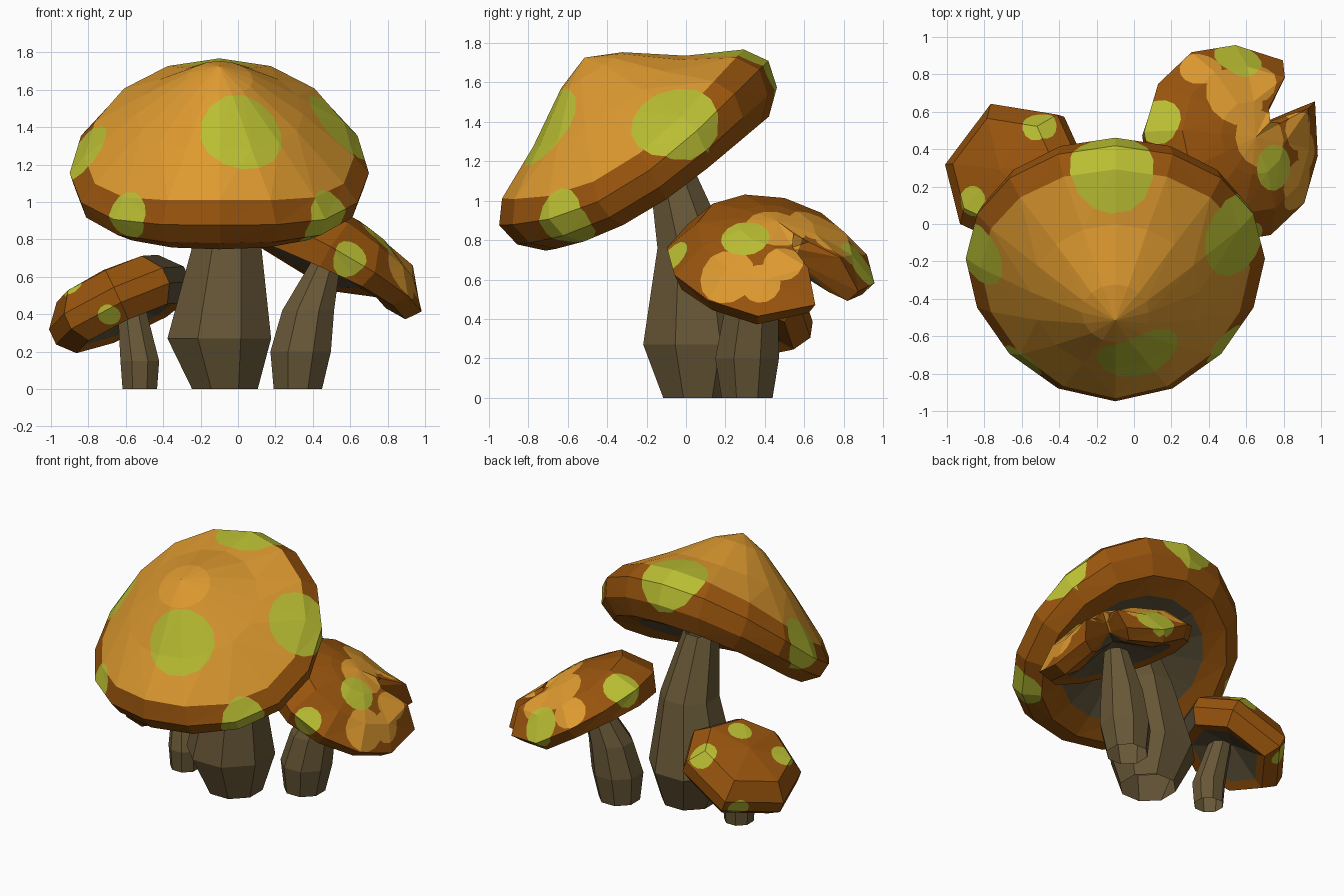
import bpy, bmesh, math
from mathutils import Vector
from mathutils.bvhtree import BVHTree

if "Cube" in bpy.data.objects:
    bpy.data.objects.remove(bpy.data.objects["Cube"])


def lin(c):
    c /= 255
    return c / 12.92 if c <= 0.04045 else ((c + 0.055) / 1.055) ** 2.4


def colour(name, r, g, b):
    m = bpy.data.materials.new(name)
    m.diffuse_color = (lin(r), lin(g), lin(b), 1)
    m.use_nodes = True
    m.node_tree.nodes["Principled BSDF"].inputs["Base Color"].default_value = m.diffuse_color
    return m


MATS = [colour("cap_orange", 222, 154, 48), colour("cap_brown", 152, 84, 13),
        colour("spot_green", 186, 190, 50), colour("gill_grey", 90, 79, 56),
        colour("stem_grey_brown", 103, 87, 55)]
ORANGE, BROWN, GREEN, GILL, STEM = range(5)


def finish(name, bm):
    me = bpy.data.meshes.new(name)
    bm.to_mesh(me)
    bm.free()
    for m in MATS:
        me.materials.append(m)
    ob = bpy.data.objects.new(name, me)
    bpy.context.collection.objects.link(ob)
    return ob


def loft(bm, rings, mats):
    # rings of verts joined by quads; single-vert rings are poles
    for a, b, m in zip(rings, rings[1:], mats):
        n = max(len(a), len(b))
        for i in range(n):
            j = (i + 1) % n
            if len(a) == 1:
                vs = (a[0], b[i], b[j])
            elif len(b) == 1:
                vs = (a[i], b[0], a[j])
            else:
                vs = (a[i], b[i], b[j], a[j])
            bm.faces.new(vs).material_index = m
    bmesh.ops.recalc_face_normals(bm, faces=bm.faces[:])


def paint_patch(bm, target, centre, r, mat, sides=14):
    # cut a round patch into the surface nearest to the target
    bm.normal_update()
    p, nrm, _, _ = BVHTree.FromBMesh(bm).find_nearest(Vector(target))
    axis = (nrm + (p - centre).normalized()).normalized()
    u = axis.orthogonal().normalized()
    v = axis.cross(u)
    faces = [f for f in bm.faces if f.normal.dot(axis) > 0.05]
    for k in range(sides):
        t = 2 * math.pi * k / sides
        d = u * math.cos(t) + v * math.sin(t)
        co = p + d * r
        if not faces:
            return
        geom = set(faces)
        for f in faces:
            geom.update(f.edges)
            geom.update(f.verts)
        res = bmesh.ops.bisect_plane(bm, geom=list(geom), dist=1e-5, plane_co=co, plane_no=d)
        faces = [g for g in res["geom"] if isinstance(g, bmesh.types.BMFace)
                 and (g.calc_center_median() - co).dot(d) < 0]
    for f in faces:
        if (f.calc_center_median() - p).length < 1.8 * r and f.material_index != GILL:
            f.material_index = mat


def cap(name, centre, normal, azimuths, profile, mats, patches, warp, notch=None, grey_side=None):
    # profile rows: radius, height, strength of the warp direction function
    centre = Vector(centre)
    normal = Vector(normal).normalized()
    q = Vector((0, 0, 1)).rotation_difference(normal)
    bm = bmesh.new()
    rings = []
    for r, h, amount in profile:
        if r == 0:
            rings.append([bm.verts.new(centre + q @ Vector((0, 0, h)))])
            continue
        ring = []
        for i, a in enumerate(azimuths):
            t = math.radians(a)
            rr, hh = r, h + amount * warp(t)
            if notch is not None and i == notch:
                rr, hh = min(r, 0.13), max(h + 0.03, 0.11)
            elif notch is not None and abs(i - notch) == 1 and r > 0.3:
                hh += 0.08
            ring.append(bm.verts.new(centre + q @ Vector((rr * math.cos(t), rr * math.sin(t), hh))))
        rings.append(ring)
    loft(bm, rings, mats)
    # gill colour wraps over the raised rim on one side
    if grey_side:
        for f in bm.faces:
            d = f.calc_center_median() - centre
            if d.dot(Vector(grey_side).normalized()) > 0.3:
                f.material_index = GILL
    bmesh.ops.dissolve_degenerate(bm, dist=1e-4, edges=bm.edges[:])
    bmesh.ops.triangulate(bm, faces=bm.faces[:])
    for target, r, m in patches:
        paint_patch(bm, target, centre - normal * 0.1, r, m)
    return finish(name, bm)


def stem(name, path, sides=8):
    # open at the foot and inside the cap
    bm = bmesh.new()
    rings = [[bm.verts.new((x + r * math.cos(2 * math.pi * (k + .5) / sides),
                            y + r * math.sin(2 * math.pi * (k + .5) / sides), z))
              for k in range(sides)] for x, y, z, r in path]
    loft(bm, rings, [STEM] * len(path))
    return finish(name, bm)


# large mushroom, tilted to the front, sides drooping
cap("large_cap", (-0.1, -0.24, 1.25), (0, -0.5, 0.866), [22.5 * k for k in range(16)],
    [(0, .55, 0), (.18, .475, .01), (.45, .29, .04), (.72, .14, .15), (.80, .03, .14),
     (.77, -.1, .11), (.66, -.2, .08), (.5, -.19, .04), (0, -.07, 0)],
    [ORANGE, ORANGE, ORANGE, BROWN, BROWN, BROWN, BROWN, GILL],
    [((.02, -.68, 1.36), .22, GREEN), ((-.12, .32, 1.73), .22, GREEN),
     ((.54, -.05, 1.39), .22, GREEN), ((-.83, -.16, 1.26), .17, GREEN),
     ((-.6, -.74, .93), .12, GREEN), ((.5, -.63, .87), .15, GREEN)],
    lambda t: -math.cos(t) ** 2 * (1 - .6 * math.sin(t)) + .28 * max(0, math.sin(t)) ** 2)
stem("large_stem", [(-.07, .06, 0, .19), (-.1, .06, .27, .3), (-.06, .04, .76, .2),
                    (-.07, -.08, 1.18, .12)])

# medium mushroom, tilted to the right, with a wedge missing at the back right
cap("medium_cap", (.52, .43, .675), (.5, .13, .855), [26, 42, 57] + [85 + 30 * k for k in range(10)],
    [(0, .26, 0), (.2, .225, .01), (.4, .14, .04), (.535, 0, -.01), (.48, -.08, -.06),
     (.36, -.08, -.03), (0, .05, 0)],
    [BROWN, BROWN, BROWN, BROWN, BROWN, GILL],
    [((.69, .46, .88), .15, ORANGE), ((.52, .66, .82), .16, ORANGE), ((.36, .8, .77), .11, ORANGE),
     ((.63, .74, .72), .12, ORANGE),
     ((.9, .2, .62), .14, ORANGE), ((.93, .38, .58), .1, ORANGE), ((.86, .5, .66), .1, ORANGE),
     ((.55, .86, .66), .13, GREEN), ((.15, .53, .9), .12, GREEN),
     ((.75, .3, .81), .12, GREEN), ((.61, -.07, .72), .09, GREEN)],
    lambda t: max(0, -math.cos(t - .7)), notch=1)
stem("medium_stem", [(.32, .31, 0, .14), (.335, .31, .2, .175), (.375, .33, .42, .15),
                     (.47, .38, .68, .085)])

# small mushroom, tilted to the left
cap("small_cap", (-.64, .27, .465), (-.42, .13, .9), [5, 50, 110, 172, 222, 270, 315],
    [(0, .19, 0), (.3, .145, 0), (.4, .03, 0), (.4, -.06, 0), (.32, -.15, 0), (.25, -.13, 0), (0, -.03, 0)],
    [BROWN, BROWN, BROWN, BROWN, BROWN, GILL],
    [((-.5, .51, .6), .09, GREEN), ((-.85, .12, .52), .08, GREEN), ((-.57, .2, .66), .08, GREEN),
     ((-.83, .57, .3), .07, GREEN), ((-.69, -.1, .38), .06, GREEN)],
    lambda t: 0, grey_side=(.85, -.35, .45))
stem("small_stem", [(-.525, .14, 0, .1), (-.525, .14, .15, .112), (-.57, .2, .44, .08)])
